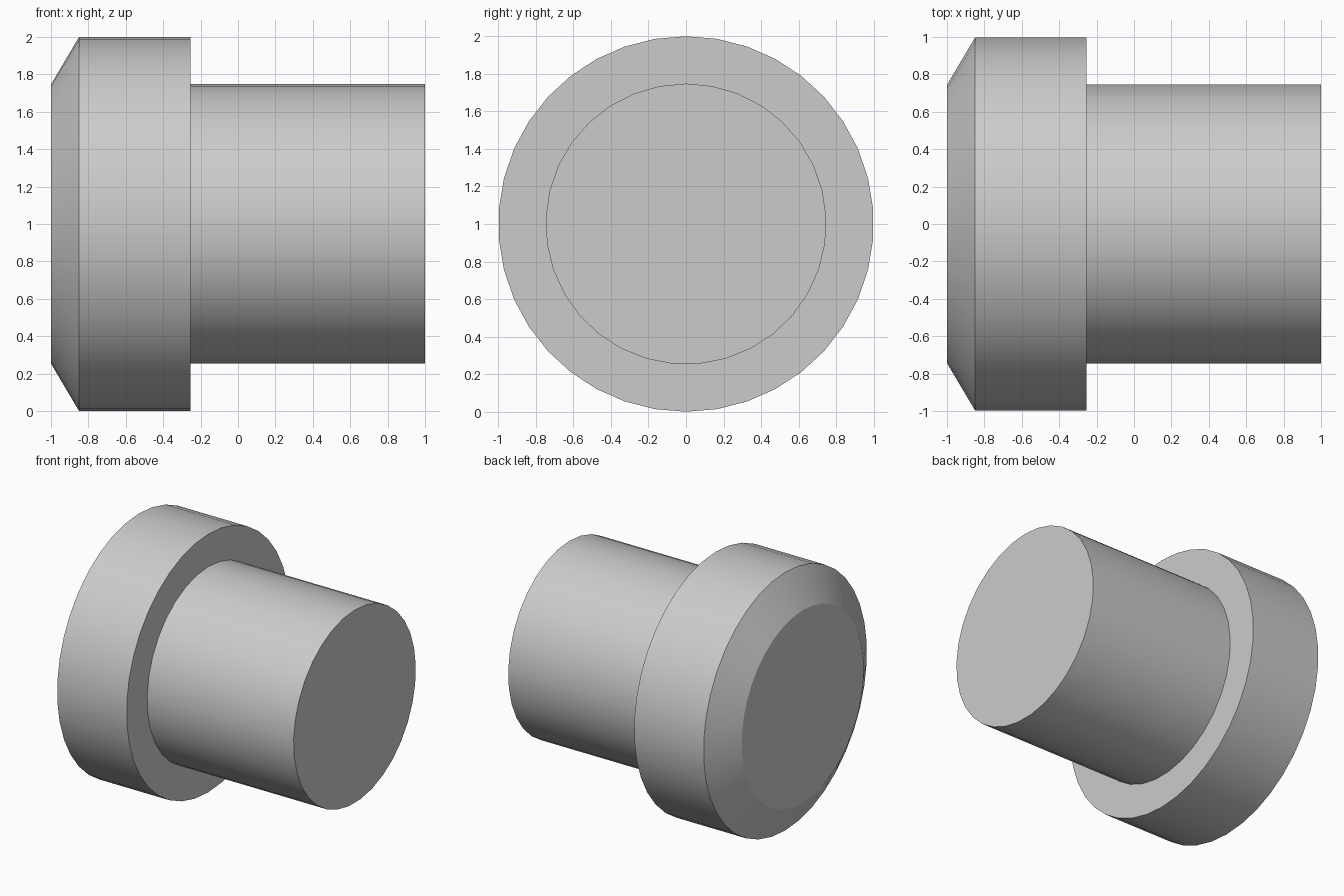
import bpy, bmesh
from math import sin, cos, tau, radians

cube = bpy.data.objects.get("Cube")
if cube:
    bpy.data.objects.remove(cube, do_unlink=True)

grey = bpy.data.materials.new("plain grey")
grey.use_nodes = True
colour = (0.6, 0.6, 0.6, 1)
grey.diffuse_color = colour
grey.node_tree.nodes["Principled BSDF"].inputs["Base Color"].default_value = colour


def turned_part(name, profile, sides):
    """Closed solid turned about the x axis from (x, radius) points."""
    bm = bmesh.new()
    rings = []
    for x, r in profile:
        angles = [tau * i / sides for i in range(sides)]
        rings.append([bm.verts.new((x, r * sin(a), r * cos(a))) for a in angles])
    for a, b in zip(rings, rings[1:]):
        for i in range(sides):
            j = (i + 1) % sides
            bm.faces.new((a[i], a[j], b[j], b[i]))
    bm.faces.new(rings[0])
    bm.faces.new(rings[-1])
    bmesh.ops.recalc_face_normals(bm, faces=bm.faces)
    mesh = bpy.data.meshes.new(name)
    bm.to_mesh(mesh)
    bm.free()
    mesh.materials.append(grey)
    obj = bpy.data.objects.new(name, mesh)
    obj.location.z = 1
    bpy.context.collection.objects.link(obj)
    bpy.ops.object.select_all(action='DESELECT')
    obj.select_set(True)
    bpy.context.view_layer.objects.active = obj
    bpy.ops.object.shade_smooth_by_angle(angle=radians(30))
    return obj


# Wide head with a chamfered outer end
turned_part("head", [(-1, 0.746), (-0.85, 1), (-0.255, 1)], 38)

# Narrower plain shank, seated slightly into the head
turned_part("shank", [(-0.3, 0.748), (1, 0.748)], 33)
